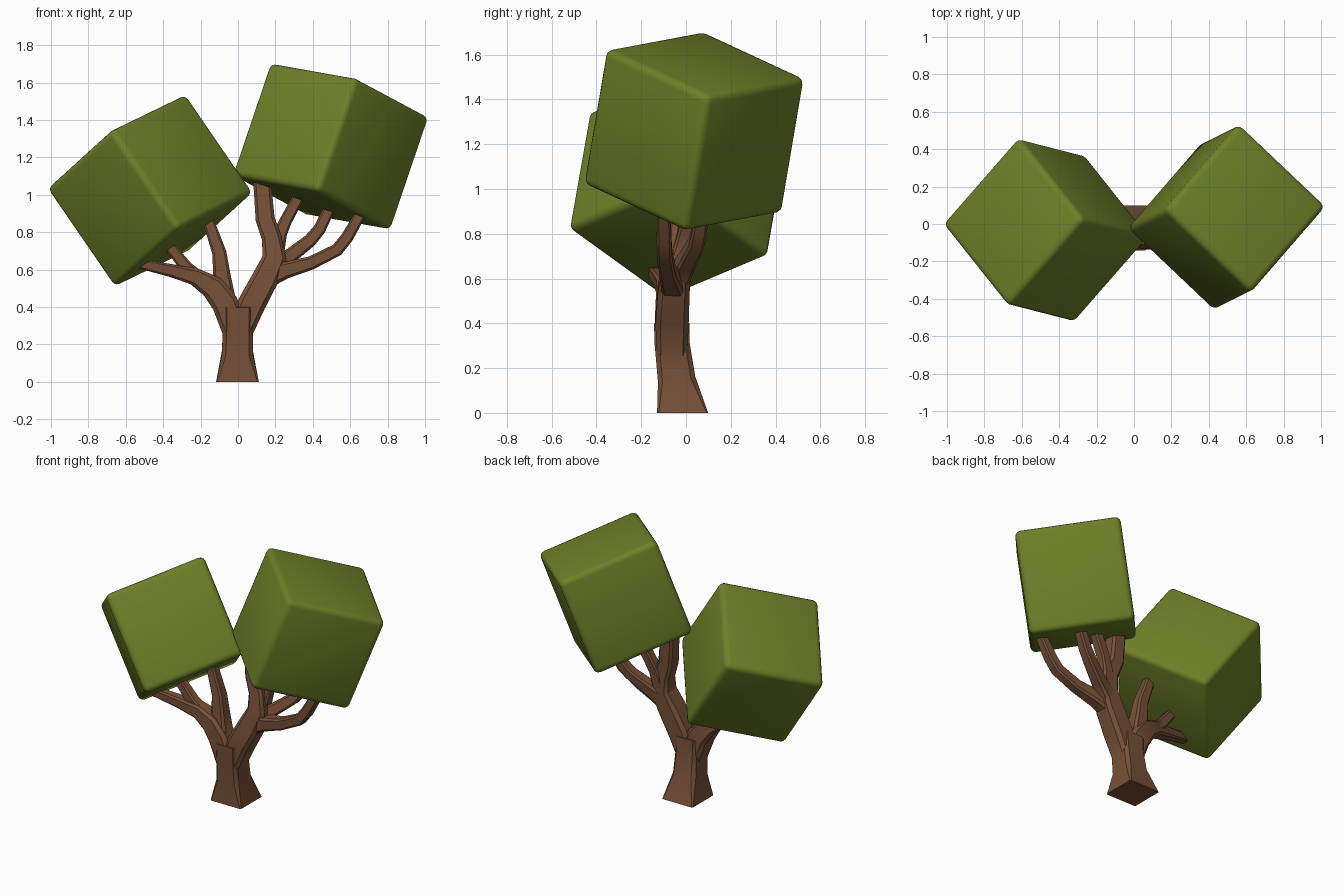
import bpy, bmesh, math
from mathutils import Vector, Matrix

if "Cube" in bpy.data.objects:
    bpy.data.objects.remove(bpy.data.objects["Cube"])


def material(name, rgb):
    m = bpy.data.materials.new(name)
    m.diffuse_color = (*rgb, 1)
    m.use_nodes = True
    m.node_tree.nodes["Principled BSDF"].inputs["Base Color"].default_value = m.diffuse_color
    return m


GREEN = material("leaf green", (0.155, 0.215, 0.021))
BROWN = material("bark brown", (0.185, 0.082, 0.040))


def new_object(name, bm, mat):
    bmesh.ops.recalc_face_normals(bm, faces=bm.faces)
    me = bpy.data.meshes.new(name)
    bm.to_mesh(me)
    bm.free()
    me.materials.append(mat)
    ob = bpy.data.objects.new(name, me)
    bpy.context.collection.objects.link(ob)
    return ob


def limb(name, path, chamfer=0.3):
    """Tapered limb of chamfered square section; path holds (x, y, z, half width)."""
    bm = bmesh.new()
    pts = [Vector(p[:3]) for p in path]
    rings = []
    for i, p in enumerate(pts):
        r = path[i][3]
        before = (p - pts[i - 1]).normalized() if i else Vector()
        after = (pts[i + 1] - p).normalized() if i < len(pts) - 1 else Vector()
        t = (before + after).normalized()
        if p.z == 0:
            t = Vector((0, 0, 1))
        u = Vector((0, 1, 0))
        u = (u - t * u.dot(t)).normalized()
        v = t.cross(u)
        k = 1 - (0.06 if p.z == 0 else chamfer)
        ring = [bm.verts.new(p + r * (a * u + b * v)) for a, b in
                ((1, -k), (1, k), (k, 1), (-k, 1), (-1, k), (-1, -k), (-k, -1), (k, -1))]
        rings.append(ring)
    for lo, hi in zip(rings, rings[1:]):
        for j in range(8):
            bm.faces.new((lo[j], lo[(j + 1) % 8], hi[(j + 1) % 8], hi[j]))
    bm.faces.new(rings[0])
    bm.faces.new(rings[-1])
    return new_object(name, bm, BROWN)


# Trunk, then two main limbs and their branches
trunk = limb("tree_trunk", [(-.003, -.015, 0, .114), (-.003, -.042, .15, .084),
                            (0, -.062, .31, .078), (0, -.064, .40, .079)], 0.25)
BRANCHES = [
    # left limb and its outer branch
    [(-.015, -.066, .27, .068), (-.070, -.067, .42, .071), (-.135, -.070, .505, .064),
     (-.23, -.085, .562, .046), (-.36, -.112, .595, .034), (-.54, -.145, .635, .026)],
    # left upright branch
    [(-.07, -.064, .45, .055), (-.085, -.060, .56, .047), (-.10, -.055, .69, .038),
     (-.16, -.048, .865, .030)],
    # left middle branch
    [(-.20, -.080, .55, .036), (-.275, -.085, .61, .034), (-.375, -.090, .735, .028)],
    # right limb and its tallest branch
    [(.015, -.063, .28, .069), (.075, -.062, .42, .074), (.145, -.055, .55, .071),
     (.195, -.042, .66, .064), (.180, -.032, .77, .052), (.145, -.022, .87, .051),
     (.128, -.015, 1.08, .047)],
    # right inner branch
    [(.20, -.030, .68, .045), (.225, -.005, .79, .036), (.255, .010, .86, .033),
     (.325, .025, .99, .031)],
    # right middle branch
    [(.19, -.035, .61, .050), (.275, .0, .67, .040), (.385, .045, .755, .035),
     (.435, .060, .815, .033), (.492, .075, .93, .030)],
    # right outer branch
    [(.17, -.058, .56, .052), (.25, -.068, .595, .045), (.39, -.082, .635, .036),
     (.53, -.095, .705, .034), (.585, -.098, .775, .033), (.66, -.10, .905, .029)],
]
bpy.context.view_layer.objects.active = trunk
for path in BRANCHES:
    part = limb("branch", path)
    mod = trunk.modifiers.new("join", 'BOOLEAN')
    mod.operation = 'UNION'
    mod.solver = 'EXACT'
    mod.object = part
    bpy.ops.object.modifier_apply(modifier=mod.name)
    bpy.data.objects.remove(part, do_unlink=True)


def leaf_block(name, centre, up, side, size=0.648):
    """Tilted cube of leaves with rounded edges."""
    z = Vector(up).normalized()
    x = Vector(side)
    x = (x - z * x.dot(z)).normalized()
    y = z.cross(x)
    bm = bmesh.new()
    bmesh.ops.create_cube(bm, size=size)
    bmesh.ops.bevel(bm, geom=bm.edges[:], offset=0.034, segments=3,
                    profile=0.5, affect='EDGES')
    ob = new_object(name, bm, GREEN)
    rot = Matrix((x, y, z)).transposed().to_4x4()
    ob.matrix_world = Matrix.Translation(centre) @ rot
    return ob


# Leaf cubes
left = leaf_block("left_leaf_block", (-.47, -.033, 1.022), (-.35, .09, .51), (.39, .44, .18))
right = leaf_block("right_leaf_block", (.495, .036, 1.258), (.20, .10, .59), (.38, .44, -.21))

for ob, angle in ((trunk, 30), (left, 40), (right, 40)):
    bpy.ops.object.select_all(action='DESELECT')
    ob.select_set(True)
    bpy.context.view_layer.objects.active = ob
    bpy.ops.object.shade_smooth_by_angle(angle=math.radians(angle))
